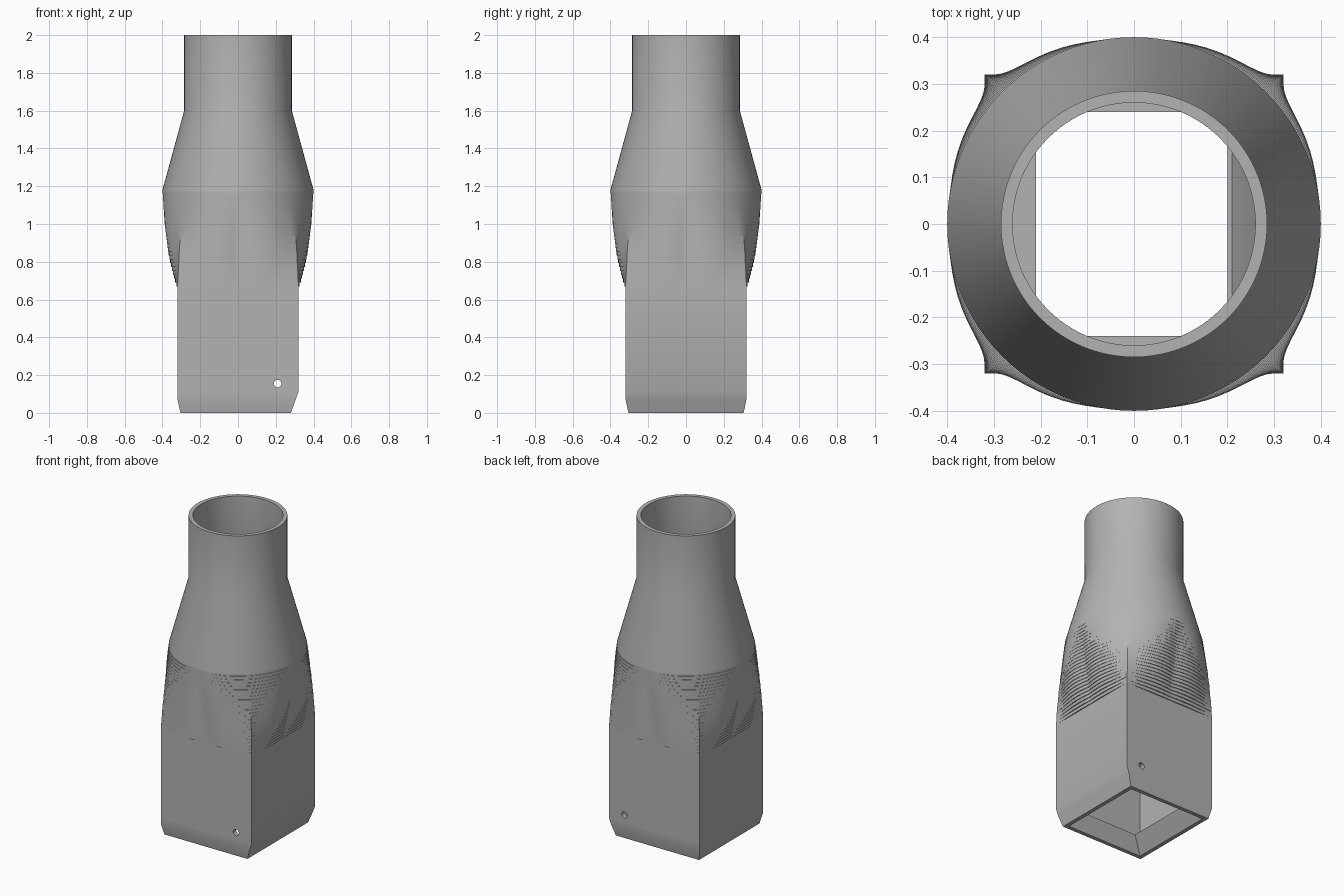
import bpy, bmesh
from math import pi, cos, sin, tan

SEG = 96
STEPS = 25
Z_SQUARE, Z_ROUND = 0.67, 1.18

cube = bpy.data.objects.get("Cube")
if cube:
    bpy.data.objects.remove(cube)

grey = bpy.data.materials.new("plain grey")
grey.use_nodes = True
colour = (0.45, 0.45, 0.45, 1)
grey.diffuse_color = colour
grey.node_tree.nodes["Principled BSDF"].inputs["Base Color"].default_value = colour

angles = [2 * pi * i / SEG for i in range(SEG)]


def fold(a):
    """Angle away from the middle of the nearest flat side."""
    return abs((a + pi / 4) % (pi / 2) - pi / 4)


def circle(r, z):
    return [(r * cos(a), r * sin(a), z) for a in angles]


def rect(left, right, depth, z):
    pts = []
    for a in angles:
        s = 1 / cos(fold(a))
        x, y = s * cos(a), s * sin(a)
        pts.append((x * (right if x > 0 else left), y * depth, z))
    return pts


def blend(half, radius, t, z):
    """Square turning into a circle, with a slight outward swell."""
    pts = []
    for a in angles:
        f = fold(a)
        r = half / cos(f) * (1 - t) + radius * t
        r += 4 * t * (1 - t) * (0.007 + 0.022 * sin(4 * f))
        pts.append((r * cos(a), r * sin(a), z))
    return pts


# Outer skin: chamfered foot, square socket, stepped transition, cone, pipe
rings = [rect(0.305, 0.28, 0.305, 0), rect(0.32, 0.305, 0.32, 0.07),
         rect(0.32, 0.32, 0.32, 0.11), rect(0.32, 0.32, 0.32, Z_SQUARE)]
rise = (Z_ROUND - Z_SQUARE) / STEPS
for i in range(STEPS):
    t = (i + 1) / STEPS
    for k in (i, i + 1):
        rings.append(blend(0.32, 0.4, t, Z_SQUARE + k * rise))
rings += [circle(0.285, 1.6), circle(0.285, 2)]

# Inner skin from the pipe mouth down to the stop lip and the foot opening
rings += [circle(0.26, 2), circle(0.26, 1.6)]
for i in range(9):
    t = 1 - i / 8
    rings.append(blend(0.29, 0.37, t, Z_SQUARE + t * (Z_ROUND - Z_SQUARE)))
rings += [rect(0.29, 0.29, 0.29, 0.3), rect(0.29, 0.21, 0.29, 0.1),
          rect(0.21, 0.2, 0.24, 0.1), rect(0.28, 0.255, 0.28, 0)]

bm = bmesh.new()
loops = [[bm.verts.new(p) for p in ring] for ring in rings]
for low, high in zip(loops, loops[1:] + loops[:1]):
    for j in range(SEG):
        k = (j + 1) % SEG
        bm.faces.new((low[j], low[k], high[k], high[j]))
bmesh.ops.recalc_face_normals(bm, faces=bm.faces)
mesh = bpy.data.meshes.new("pipe_adapter")
bm.to_mesh(mesh)
bm.free()
mesh.materials.append(grey)
adapter = bpy.data.objects.new("pipe_adapter", mesh)
bpy.context.collection.objects.link(adapter)

# Pin hole running from front to back
bpy.ops.mesh.primitive_cylinder_add(vertices=24, radius=0.02, depth=1,
                                    location=(0.21, 0, 0.155), rotation=(pi / 2, 0, 0))
cutter = bpy.context.object
cutter.name = "pin_hole_cutter"
cutter.data.materials.append(grey)
cutter.hide_render = True

bpy.ops.object.select_all(action="DESELECT")
adapter.select_set(True)
bpy.context.view_layer.objects.active = adapter
cut = adapter.modifiers.new("pin_hole", "BOOLEAN")
cut.operation = "DIFFERENCE"
cut.solver = "EXACT"
cut.object = cutter
bpy.ops.object.modifier_apply(modifier=cut.name)
bpy.data.objects.remove(cutter)
bpy.ops.object.shade_smooth_by_angle(angle=pi / 6)
